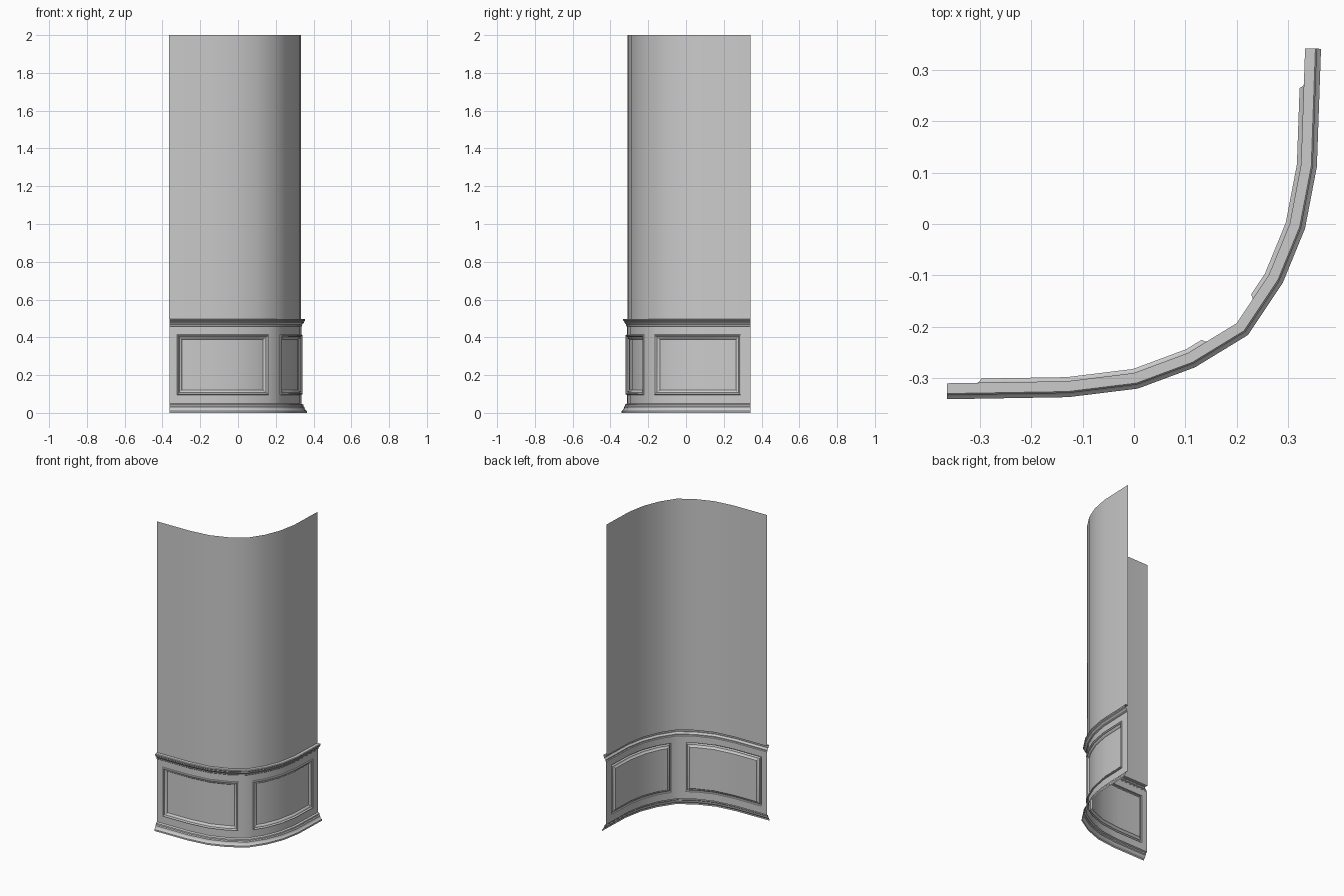
import bpy, bmesh, math
from mathutils import Vector

if "Cube" in bpy.data.objects:
    bpy.data.objects.remove(bpy.data.objects["Cube"])

# Plan of the curved wall line
PLAN = [Vector(p) for p in [(-.364, -.31), (-.13, -.306), (0, -.29), (.105, -.251), (.2, -.193),
                            (.262, -.1), (.303, 0), (.325, .115), (.333, .342)]]
ARC = [0.0]
for a, b in zip(PLAN, PLAN[1:]):
    ARC.append(ARC[-1] + (b - a).length)


def miter(i):
    """Outward mitred normal at a plan corner."""
    ns = []
    for j in (i - 1, i):
        if 0 <= j < len(PLAN) - 1:
            d = (PLAN[j + 1] - PLAN[j]).normalized()
            ns.append(Vector((d.y, -d.x)))
    m = sum(ns, Vector((0, 0))).normalized()
    return m / m.dot(ns[0])


MITERS = [miter(i) for i in range(len(PLAN))]


def at(s, off, z):
    """Point at arc length s, pushed outward by off."""
    k = 0
    while k < len(PLAN) - 2 and s > ARC[k + 1]:
        k += 1
    t = (s - ARC[k]) / (ARC[k + 1] - ARC[k])
    p = (PLAN[k] + MITERS[k] * off).lerp(PLAN[k + 1] + MITERS[k + 1] * off, t)
    return Vector((p.x, p.y, z))


def arc_of(value, axis):
    for k in range(len(PLAN) - 1):
        a, b = PLAN[k][axis], PLAN[k + 1][axis]
        if a <= value <= b:
            return ARC[k] + (value - a) / (b - a) * (ARC[k + 1] - ARC[k])


def finish(bm, name):
    bmesh.ops.remove_doubles(bm, verts=bm.verts, dist=1e-5)
    mesh = bpy.data.meshes.new(name)
    bm.to_mesh(mesh)
    bm.free()
    ob = bpy.data.objects.new(name, mesh)
    bpy.context.collection.objects.link(ob)
    bpy.ops.object.select_all(action='DESELECT')
    ob.select_set(True)
    bpy.context.view_layer.objects.active = ob
    bpy.ops.object.shade_smooth_by_angle(angle=math.radians(33))


def sweep(name, profile, stops=ARC, holes=()):
    """Sweep (offset, z) profile, bottom to top, along the plan; skip cells in holes."""
    bm = bmesh.new()
    grid = [[bm.verts.new(at(s, o, z)) for o, z in profile] for s in stops]
    for i in range(len(stops) - 1):
        mid = (stops[i] + stops[i + 1]) / 2
        for j in range(len(profile) - 1):
            zm = (profile[j][1] + profile[j + 1][1]) / 2
            if any(s0 < mid < s1 and Z0 < zm < Z1 for s0, s1 in holes):
                continue
            bm.faces.new((grid[i][j], grid[i + 1][j], grid[i + 1][j + 1], grid[i][j + 1]))
    finish(bm, name)


DADO = .003
Z0, Z1 = .095, .415
PANELS = [(arc_of(-.323, 0), arc_of(.158, 0)), (arc_of(-.163, 1), arc_of(.29, 1))]
stops = sorted(ARC + [s for p in PANELS for s in p])

# Wall, rail, dado and skirting
sweep("upper_wall", [(0, .497), (0, 2)])
sweep("chair_rail", [(DADO, .457), (.007, .461), (.007, .467), (.011, .472), (.016, .478),
                     (.016, .483), (.022, .488), (.023, .495), (.02, .498), (0, .498)])
sweep("dado", [(DADO, .048), (DADO, Z0), (DADO, Z1), (DADO, .457)], stops, PANELS)
sweep("skirting", [(.031, 0), (.031, .01), (.027, .014), (.022, .018), (.019, .026),
                   (.019, .031), (.014, .036), (.013, .044), (DADO, .049)])

# Framed panels: nested rings of (inset, offset) ending in a recessed field
RINGS = [(0, DADO), (.002, .009), (.006, .011), (.01, .008), (.012, .002), (.017, .001),
         (.022, -.002), (.026, -.008), (.03, -.008)]


def panel(name, s0, s1):
    bm = bmesh.new()
    knots = [s for s in ARC if s0 < s < s1]
    rings = []
    for inset, off in RINGS:
        ss = [s0 + inset] + knots + [s1 - inset]
        low = [bm.verts.new(at(s, off, Z0 + inset)) for s in ss]
        high = [bm.verts.new(at(s, off, Z1 - inset)) for s in ss]
        rings.append((low, high))
    loops = [lo + hi[::-1] for lo, hi in rings]
    n = len(loops[0])
    for a, b in zip(loops, loops[1:]):
        for i in range(n):
            j = (i + 1) % n
            bm.faces.new((a[i], a[j], b[j], b[i]))
    lo, hi = rings[-1]
    for i in range(len(lo) - 1):
        bm.faces.new((lo[i], lo[i + 1], hi[i + 1], hi[i]))
    finish(bm, name)


for label, (s0, s1) in zip(("front_panel", "side_panel"), PANELS):
    panel(label, s0, s1)
